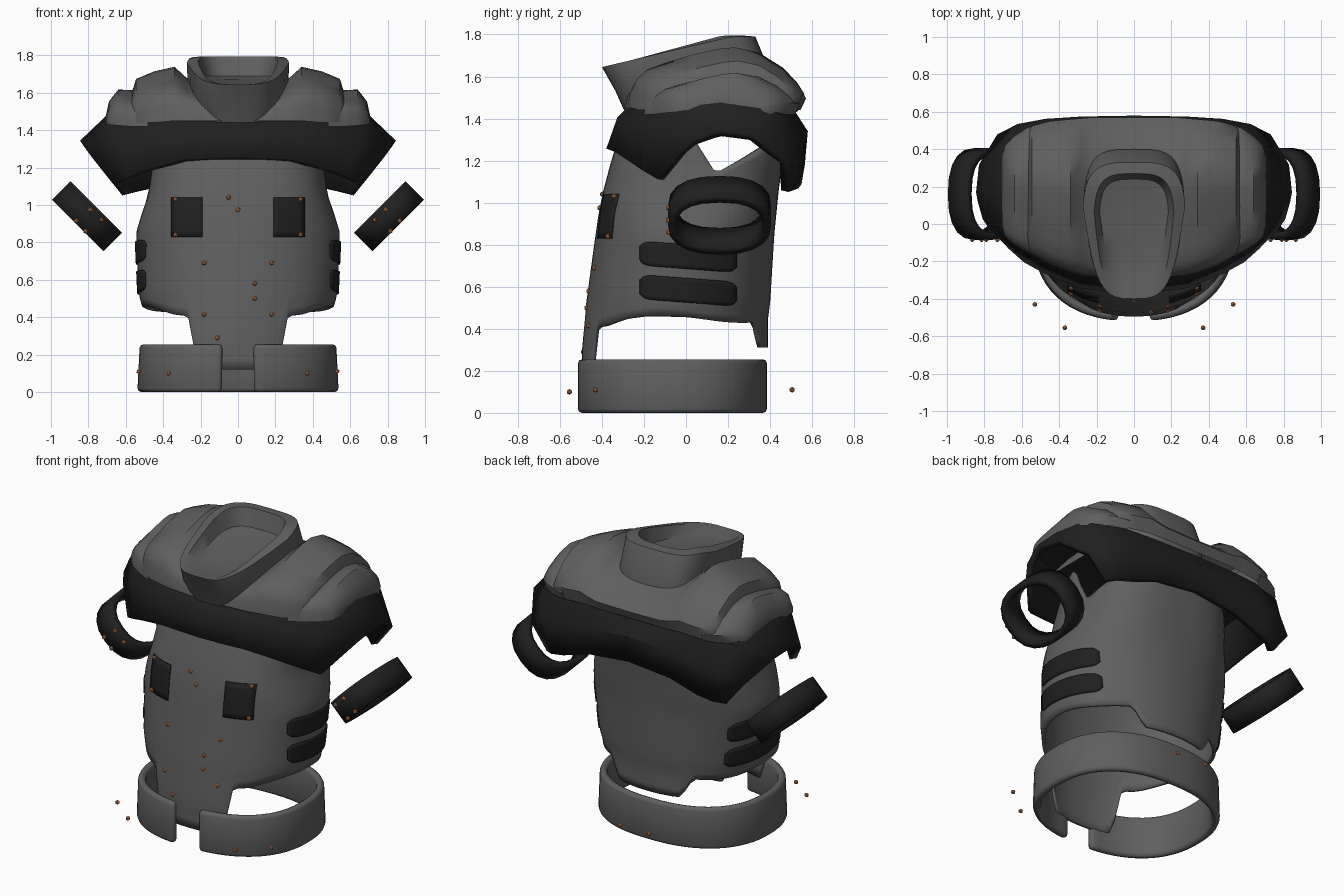
import bpy, bmesh, math
from mathutils import Vector

if "Cube" in bpy.data.objects:
    bpy.data.objects.remove(bpy.data.objects["Cube"])


def material(name, rgb):
    m = bpy.data.materials.new(name)
    m.diffuse_color = (*rgb, 1)
    m.use_nodes = True
    m.node_tree.nodes["Principled BSDF"].inputs["Base Color"].default_value = m.diffuse_color
    return m


GREY = material("armour_grey", (0.115, 0.115, 0.115))
DARK = material("dark_padding", (0.014, 0.014, 0.014))
COPPER = material("copper_rivet", (0.55, 0.21, 0.08))


def finish(name, bm, mat, thick=0, bevel=0, angle=35):
    bmesh.ops.recalc_face_normals(bm, faces=bm.faces)
    me = bpy.data.meshes.new(name)
    bm.to_mesh(me)
    bm.free()
    me.materials.append(mat)
    ob = bpy.data.objects.new(name, me)
    bpy.context.collection.objects.link(ob)
    if thick:
        s = ob.modifiers.new("thickness", 'SOLIDIFY')
        s.thickness, s.offset = thick, 0
    if bevel:
        b = ob.modifiers.new("rounding", 'BEVEL')
        b.width, b.segments, b.limit_method = bevel, 2, 'ANGLE'
    bpy.ops.object.select_all(action='DESELECT')
    ob.select_set(True)
    bpy.context.view_layer.objects.active = ob
    bpy.ops.object.shade_smooth_by_angle(angle=math.radians(angle))
    return ob


def sheet(name, rows, mat, closed=False, caps=False, **kw):
    """Skin a grid of points; closed joins each row's ends, caps fills first and last row."""
    bm = bmesh.new()
    vs = [[bm.verts.new(p) for p in r] for r in rows]
    n = len(rows[0])
    for a, b in zip(vs, vs[1:]):
        for i in range(n if closed else n - 1):
            j = (i + 1) % n
            bm.faces.new((a[i], a[j], b[j], b[i]))
    if caps:
        bm.faces.new(vs[0])
        bm.faces.new(vs[-1])
    return finish(name, bm, mat, **kw)


def spow(v, e):
    return math.copysign(abs(v) ** e, v)


def oval(t, a, b, n):
    return a * spow(math.cos(t), 2 / n), b * spow(math.sin(t), 2 / n)


def interp(table, z):
    for p, q in zip(table, table[1:]):
        if z <= q[0]:
            f = max(0, (z - p[0]) / (q[0] - p[0]))
            return [u + (v - u) * f for u, v in zip(p[1:], q[1:])]
    return table[-1][1:]


def step(lo, hi, v):
    f = min(1, max(0, (v - lo) / (hi - lo)))
    return f * f * (3 - 2 * f)


# Vest: oval sections as (z, half width, front y, back y, squareness)
VEST = [(0.10, 0.47, -0.485, 0.36, 2.15), (0.30, 0.49, -0.485, 0.38, 2.15),
        (0.45, 0.50, -0.47, 0.38, 2.15), (0.52, 0.52, -0.465, 0.39, 2.15),
        (0.85, 0.535, -0.42, 0.41, 2.25), (0.95, 0.505, -0.405, 0.42, 2.5),
        (1.05, 0.47, -0.385, 0.43, 2.7), (1.20, 0.45, -0.345, 0.45, 2.7),
        (1.40, 0.43, -0.28, 0.45, 2.5)]


def vest_point(t, z):
    a, f, b, e = interp(VEST, z)
    x, y = oval(t, a, (b - f) / 2, e)
    return Vector((x, y + (f + b) / 2, z))


def vest_front(x, z, off=0.0):
    a, f, b, e = interp(VEST, z)
    y = (f + b) / 2 - (b - f) / 2 * (1 - abs(x / a) ** e) ** (1 / e)
    return Vector((x, y - off, z))


def vest_side(y, z, off=0.0):
    a, f, b, e = interp(VEST, z)
    x = a * (1 - abs((y - (f + b) / 2) / ((b - f) / 2)) ** e) ** (1 / e)
    return Vector((x + off, y, z))


cols = []
for i in range(96):
    t = math.tau * i / 96
    p = vest_point(t, 0.45)
    if p.y < -0.2:    # long front flap
        low = 0.12 + 0.29 * step(0.215, 0.27, abs(p.x)) + 0.05 * step(0.3, 0.5, abs(p.x))
    else:             # short back flap
        low = 0.46 - 0.03 * step(-0.05, 0.25, p.y)
        if p.y > 0.1:
            low -= 0.12 * (1 - step(0.2, 0.29, abs(p.x)))
    q = vest_point(t, 1.14)
    top = min(1.40, 1.14 + (1.25 if q.y < 0.14 else 0.6) * abs(q.y - 0.14))
    cols.append([vest_point(t, low + (top - low) * k / 22) for k in range(23)])
sheet("vest", list(zip(*cols)), GREY, closed=True, thick=0.02, angle=50)

# Chest patches and side stripes lying on the vest
for s in (-1, 1):
    rows = [[vest_front(s * (0.19 + 0.165 * i / 6), 0.83 + 0.21 * k / 6, 0.016) for i in range(7)]
            for k in range(7)]
    sheet("chest_patch", rows, DARK, thick=0.008)
    for z0 in (0.745, 0.585):
        rows = []
        for i in range(25):
            f = i / 24
            h = 0.058 * (1 - abs(2 * f - 1) ** 14 * 0.45)
            rows.append([vest_side(-0.22 + 0.46 * f, z0 + 0.015 - 0.035 * f + h * k / 3, 0.015)
                         for k in range(-3, 4)])
        for r in rows:
            for p in r:
                p.x *= s
        sheet("side_stripe", rows, DARK, thick=0.008)

# Belt, open at the front
rows = []
for z in (0, 0.13, 0.255):
    row = []
    for i in range(61):
        t = math.radians(-90 + 7) + math.radians(346) * i / 60
        x, y = oval(t, 0.516 - 0.05 * z, 0.43, 2.35)
        row.append((x, y - 0.067, z))
    rows.append(row)
sheet("belt", rows, GREY, thick=0.045, bevel=0.02)


# Shoulder mantle: arches at stations (x low, x high, front y, front z, back y, back z, top z)
def mantle_arch(xb, xt, yf, zf, yb, zb, zt):
    lean = abs(xt - xb) / 0.23 * 0.06
    pts = [(yf, zf), (yf + 0.05 + lean, zf + 0.6 * (zt - zf)), (yf + 0.10 + lean, zt - 0.045),
           (yf + 0.25, zt - 0.01), (0.17, zt), (yb - 0.16, zt - 0.02), (yb - 0.04 - lean, zt - 0.07),
           (yb + 0.015 - lean * 0.4, zb + 0.5 * (zt - zb)), (yb, zb)]
    lo = min(zf, zb)
    return [(xb + (xt - xb) * (z - lo) / (zt - lo), y, z) for y, z in pts]


MANTLE = [(0, 0, -0.36, 1.25, 0.545, 1.18, 1.49), (0.28, 0.28, -0.325, 1.24, 0.54, 1.15, 1.49),
          (0.46, 0.48, -0.25, 1.19, 0.53, 1.09, 1.49), (0.55, 0.68, -0.19, 1.15, 0.515, 1.07, 1.475),
          (0.61, 0.83, -0.12, 1.11, 0.47, 1.055, 1.33)]
both = [(-s[0], -s[1]) + s[2:] for s in MANTLE[:0:-1]] + MANTLE
sheet("shoulder_mantle", [mantle_arch(*s) for s in both], DARK, thick=0.04)

# Shoulder pads: stations (x, front y, front z, back y, back z, top z)
PAD = [(0, 0), (0.01, 0.3), (0.035, 0.48), (0.09, 0.62), (0.19, 0.73), (0.35, 0.87), (0.5, 0.97),
       (0.6, 1), (0.74, 0.92), (0.88, 0.68), (0.96, 0.45), (1, 0.28), (0.97, 0)]


def pad_arch(x, yf, zf, yb, zb, zt):
    return [(x, yf + (yb - yf) * s, zf + (zb - zf) * s + (zt - zf) * h) for s, h in PAD]


INNER = [(0, -0.30, 1.45, 0.57, 1.44, 1.64), (0.22, -0.28, 1.45, 0.57, 1.44, 1.65),
         (0.28, -0.275, 1.45, 0.565, 1.44, 1.69), (0.34, -0.26, 1.45, 0.56, 1.44, 1.745),
         (0.45, -0.22, 1.44, 0.55, 1.43, 1.72), (0.545, -0.165, 1.44, 0.525, 1.43, 1.68),
         (0.575, -0.11, 1.46, 0.48, 1.44, 1.59)]
both = [(-s[0],) + s[1:] for s in INNER[:0:-1]] + INNER
sheet("inner_shoulder_pad", [pad_arch(*s) for s in both], GREY, caps=True, angle=45)
OUTER = [(0.48, -0.20, 1.42, 0.54, 1.42, 1.59), (0.57, -0.155, 1.42, 0.515, 1.42, 1.615),
         (0.64, -0.115, 1.425, 0.47, 1.42, 1.62), (0.69, -0.07, 1.43, 0.42, 1.42, 1.56),
         (0.705, -0.01, 1.44, 0.36, 1.43, 1.49)]
for s in (-1, 1):
    sheet("outer_shoulder_pad", [pad_arch(s * p[0], *p[1:]) for p in OUTER], GREY, caps=True, angle=45)


# Neck scoop: stacked rounded loops (front y, back y, front width, back width, z at front, z at back)
def scoop_loop(y0, y1, w0, w1, z0, z1):
    pts = []
    for i in range(40):
        u, v = oval(math.tau * i / 40, 1, 1, 3.6)
        f = (v + 1) / 2
        w = w0 + (w1 - w0) * min(1, f * 1.5)
        pts.append((u * w, y0 + (y1 - y0) * f, z0 + (z1 - z0) * min(1, f / 0.85)))
    return pts


SCOOP = [(-0.295, 0.40, 0.18, 0.25, 1.44, 1.50), (-0.335, 0.40, 0.225, 0.27, 1.53, 1.62),
         (-0.40, 0.33, 0.19, 0.275, 1.645, 1.79), (-0.38, 0.27, 0.16, 0.215, 1.645, 1.795),
         (-0.30, 0.24, 0.13, 0.185, 1.63, 1.69), (-0.18, 0.15, 0.08, 0.12, 1.63, 1.67)]
sheet("neck_scoop", [scoop_loop(*s) for s in SCOOP], GREY, closed=True, caps=True, angle=45)

# Tilted arm rings
for s in (-1, 1):
    rows = []
    for d in (-0.07, 0.07):
        row = []
        for i in range(20):
            u, v = oval(math.tau * i / 20, 0.175, 0.225, 2.4)
            row.append((s * (0.808 + (u + d) * 0.707), 0.16 + v, 0.94 + (u - d) * 0.707))
        rows.append(row)
    sheet("arm_ring", rows, DARK, closed=True, thick=0.04)

# Small rivets on the patches, vest, rings and around the belt
spots = [vest_front(x, z, 0.01) for x, z in (
    (-0.05, 1.04), (0, 0.975), (-0.18, 0.69), (0.18, 0.69), (0.09, 0.58), (0.09, 0.5),
    (-0.18, 0.415), (0.18, 0.415), (-0.11, 0.29))]
for s in (-1, 1):
    spots += [vest_front(s * 0.335, z, 0.022) for z in (0.84, 1.03)]
    spots += [Vector((s * x, -0.083, z)) for x, z in (
        (0.865, 0.915), (0.79, 0.975), (0.73, 0.92), (0.815, 0.86))]
    spots += [Vector((s * 0.53, -0.43, 0.11)), Vector((s * 0.37, -0.555, 0.1)),
              Vector((s * 0.1, 0.505, 0.11))]
bm = bmesh.new()
for p in spots:
    r = bmesh.ops.create_icosphere(bm, subdivisions=1, radius=0.014)
    bmesh.ops.translate(bm, vec=p, verts=r["verts"])
finish("rivets", bm, COPPER)
